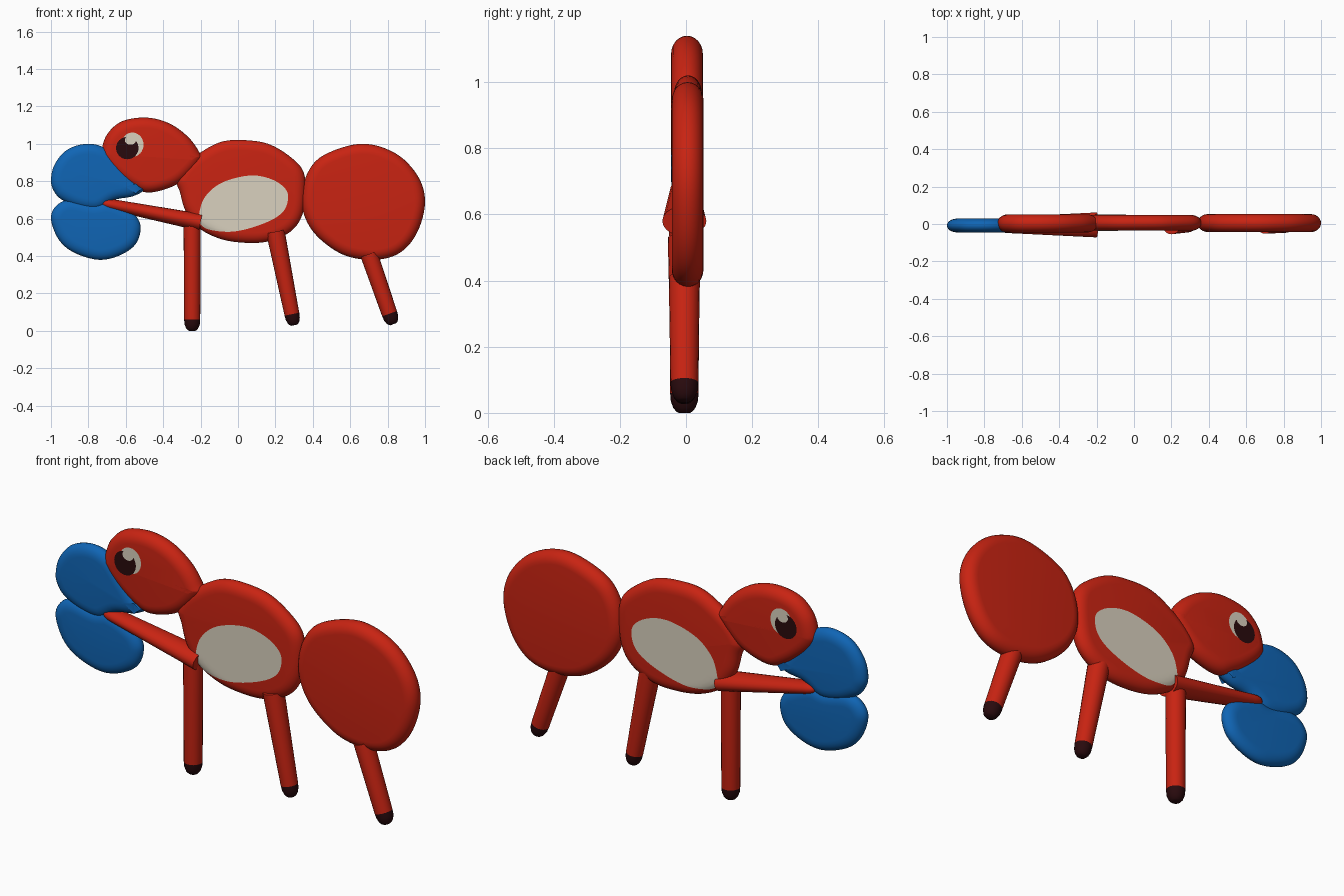
import bpy, bmesh, math
from mathutils import Vector
from mathutils.bvhtree import BVHTree

cube = bpy.data.objects.get("Cube")
if cube:
    bpy.data.objects.remove(cube, do_unlink=True)


def material(name, rgb):
    m = bpy.data.materials.new(name)
    m.use_nodes = True
    m.diffuse_color = (*rgb, 1)
    bsdf = m.node_tree.nodes["Principled BSDF"]
    bsdf.inputs["Base Color"].default_value = (*rgb, 1)
    bsdf.inputs["Roughness"].default_value = 0.7
    return m


red = material("red", (0.58, 0.017, 0.006))
blue = material("blue", (0.005, 0.13, 0.46))
cream = material("cream", (0.70, 0.64, 0.52))
dark = material("dark brown", (0.022, 0.003, 0.004))


def finish(name, bm, *mats):
    bmesh.ops.recalc_face_normals(bm, faces=bm.faces)
    mesh = bpy.data.meshes.new(name)
    bm.to_mesh(mesh)
    bm.free()
    for m in mats:
        mesh.materials.append(m)
    ob = bpy.data.objects.new(name, mesh)
    bpy.context.collection.objects.link(ob)
    bpy.ops.object.select_all(action='DESELECT')
    ob.select_set(True)
    bpy.context.view_layer.objects.active = ob
    bpy.ops.object.shade_smooth_by_angle(angle=math.radians(50))
    return ob


def smooth_outline(points, steps=6):
    """Closed Catmull-Rom curve through the points, as (x, z) vectors."""
    p = [Vector(q) for q in points]
    n = len(p)
    out = []
    for i in range(n):
        a, b, c, d = (p[(i + k) % n] for k in (-1, 0, 1, 2))
        for s in range(steps):
            t = s / steps
            out.append(0.5 * (2 * b + (c - a) * t + (2 * a - 5 * b + 4 * c - d) * t ** 2
                              + (3 * b - a - 3 * c + d) * t ** 3))
    return out


def bridge(bm, rings):
    for r, q in zip(rings, rings[1:]):
        n = len(r)
        for i in range(n):
            bm.faces.new((r[i], r[(i + 1) % n], q[(i + 1) % n], q[i]))


def pillow(name, points, mat, y=0.0, half=0.045, rim=0.055, segments=12):
    """Flat slab with a fully rounded rim."""
    line = smooth_outline(points)
    n = len(line)
    inward = []
    for i in range(n):
        t = (line[(i + 1) % n] - line[i - 1]).normalized()
        inward.append(Vector((t.y, -t.x)))
    bm = bmesh.new()
    rings = []
    for k in range(segments + 1):
        a = math.pi * (k / segments - 0.5)
        inset = rim * (1 - math.cos(a))
        rings.append([bm.verts.new((p.x + d.x * inset, y + half * math.sin(a), p.y + d.y * inset))
                      for p, d in zip(line, inward)])
    bridge(bm, rings)
    bm.faces.new(rings[0])
    bm.faces.new(rings[-1])
    return finish(name, bm, mat)


def patch(name, line, base, mat, lift):
    """Thin painted plate hugging the front (-y) and back of a slab."""
    tree = BVHTree.FromObject(base, bpy.context.evaluated_depsgraph_get())
    centre = sum(line, Vector((0, 0))) / len(line)
    for side, word in ((-1, "front"), (1, "back")):
        bm = bmesh.new()
        rings = []
        for scale in (1, 0.95, 0.9, 0.8, 0.7, 0.5, 0.2):
            ring = []
            for p in line:
                q = centre + (p - centre) * scale
                hit = tree.ray_cast(Vector((q.x, side, q.y)), Vector((0, -side, 0)))[0]
                ring.append(bm.verts.new((q.x, (hit.y if hit else 0) + side * lift, q.y)))
            rings.append(ring)
        bridge(bm, rings)
        bm.faces.new(rings[-1])
        ob = finish(name + "_" + word, bm, mat)
        # keep the visible side facing outward
        if sum(f.normal.y for f in ob.data.polygons) * side < 0:
            ob.data.flip_normals()


def disc(x, z, rx, rz):
    return [Vector((x + rx * math.cos(a), z + rz * math.sin(a)))
            for a in (math.tau * i / 32 for i in range(32))]


def limb(name, start, end, r0, r1, y=-0.005, depth=1.0, tip=0.0, sides=20):
    """Tapered rod with a rounded end; faces within `tip` of the end are dark."""
    a, b = Vector((start[0], y, start[1])), Vector((end[0], y, end[1]))
    axis = (b - a).normalized()
    across = axis.cross(Vector((0, 1, 0)))
    length = (b - a).length
    stops = [(0, r0), (length - 0.06, r1), (length - 0.035, r1 * 0.95),
             (length - 0.015, r1 * 0.78), (length - 0.004, r1 * 0.56), (length, r1 * 0.4)]
    bm = bmesh.new()
    rings = []
    for d, r in stops:
        ring = []
        for i in range(sides):
            t = math.tau * i / sides
            v = a + axis * d + across * r * math.cos(t)
            v.y += r * depth * math.sin(t)
            ring.append(bm.verts.new(v))
        rings.append(ring)
    bridge(bm, rings)
    bm.faces.new(rings[0])
    bm.faces.new(rings[-1])
    for f in bm.faces:
        if tip and (f.calc_center_median() - a).dot(axis) > length - tip:
            f.material_index = 1
    return finish(name, bm, red, dark)


# Body segments
abdomen = pillow("abdomen", [
    (.34, .7), (.37, .84), (.46, .94), (.66, 1), (.84, .95), (.96, .83), (1, .69),
    (.96, .53), (.87, .42), (.74, .38), (.58, .4), (.45, .48), (.37, .58)], red, 0.005, 0.048)
thorax = pillow("thorax", [
    (-.33, .81), (-.28, .89), (-.19, .96), (-.09, 1.01), (.02, 1.02), (.16, 1), (.28, .93),
    (.35, .85), (.36, .73), (.34, .61), (.28, .53), (.17, .48), (.05, .47), (-.09, .49),
    (-.21, .55), (-.28, .64), (-.31, .74)], red, 0.006, 0.042)
head = pillow("head", [
    (-.73, .96), (-.7, 1.05), (-.62, 1.12), (-.49, 1.14), (-.37, 1.11), (-.27, 1.04),
    (-.21, .96), (-.2, .91), (-.29, .81), (-.38, .76), (-.49, .74), (-.58, .78),
    (-.67, .85), (-.72, .91)], red, 0.003, 0.048)

# Blue leaf lobes held at the mouth
pillow("upper_leaf_lobe", [
    (-1, .8), (-.98, .89), (-.91, .97), (-.8, 1), (-.7, .97), (-.62, .88), (-.56, .81),
    (-.5, .76), (-.56, .72), (-.66, .7), (-.75, .65), (-.85, .66), (-.94, .7),
    (-.98, .74)], blue, -0.008, 0.037)
pillow("lower_leaf_lobe", [
    (-1, .6), (-.97, .67), (-.9, .7), (-.78, .68), (-.7, .69), (-.61, .66), (-.55, .62),
    (-.52, .55), (-.55, .46), (-.64, .4), (-.75, .38), (-.88, .42), (-.96, .49)],
    blue, -0.009, 0.036)

# Limbs
limb("arm", (-.2, .58), (-.73, .685), .046, .03, depth=1.45)
limb("front_leg", (-.245, .6), (-.245, 0), .046, .043, tip=.06)
limb("middle_leg", (.2, .53), (.3, .03), .05, .04, tip=.055)
limb("hind_leg", (.7, .41), (.83, .035), .047, .042, tip=.055)

# Painted belly and eyes
patch("belly_patch", smooth_outline([
    (-.21, .61), (-.18, .71), (-.09, .79), (.06, .83), (.18, .81), (.26, .75), (.26, .67),
    (.21, .61), (.1, .56), (-.03, .53), (-.15, .54), (-.2, .57)]), thorax, cream, 0.002)
patch("eye_white", disc(-.565, .995, .06, .065), head, cream, 0.002)
patch("pupil", disc(-.592, .977, .06, .06), head, dark, 0.004)
patch("eye_glint", disc(-.575, 1.02, .03, .025), head, cream, 0.006)
